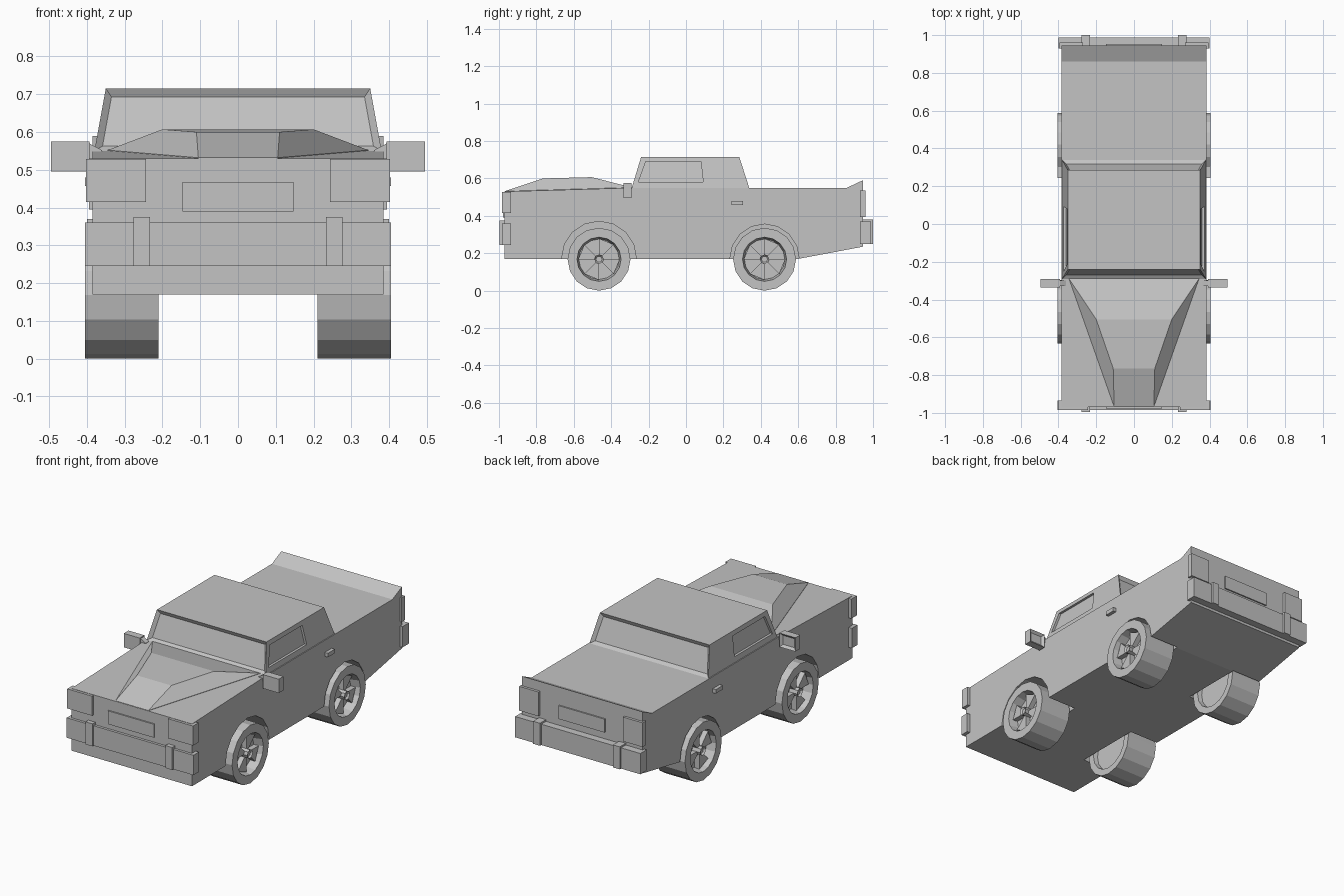
import bpy, bmesh, math

if "Cube" in bpy.data.objects:
    bpy.data.objects.remove(bpy.data.objects["Cube"])

grey = bpy.data.materials.new("plain_grey")
grey.diffuse_color = (0.55, 0.55, 0.55, 1)
grey.use_nodes = True
grey.node_tree.nodes["Principled BSDF"].inputs["Base Color"].default_value = grey.diffuse_color


def finish(name, bm):
    bmesh.ops.recalc_face_normals(bm, faces=bm.faces)
    me = bpy.data.meshes.new(name)
    bm.to_mesh(me)
    bm.free()
    me.materials.append(grey)
    ob = bpy.data.objects.new(name, me)
    bpy.context.collection.objects.link(ob)
    return ob


def loft(name, rings):
    """Skin a list of equal-length vertex rings and cap both ends."""
    bm = bmesh.new()
    vs = [[bm.verts.new(p) for p in r] for r in rings]
    n = len(vs[0])
    for a, b in zip(vs, vs[1:]):
        for i in range(n):
            j = (i + 1) % n
            bm.faces.new((a[i], a[j], b[j], b[i]))
    bm.faces.new(vs[0])
    bm.faces.new(vs[-1])
    return finish(name, bm)


def inset(ob, test, width, depth):
    """Sink a framed panel into every face passing the test."""
    bm = bmesh.new()
    bm.from_mesh(ob.data)
    bm.normal_update()
    for f in [f for f in bm.faces if test(f.normal)]:
        bmesh.ops.inset_individual(bm, faces=[f], thickness=width, use_even_offset=True)
        bmesh.ops.translate(bm, verts=f.verts, vec=f.normal * -depth)
    bm.to_mesh(ob.data)
    bm.free()


def box(name, x, y, z):
    return loft(name, [[(a, y[0], z[0]), (a, y[1], z[0]), (a, y[1], z[1]), (a, y[0], z[1])] for a in x])


def circle(x, r, yc, zc, n=16):
    return [(x, yc + r * math.sin(2 * math.pi * i / n), zc + r * math.cos(2 * math.pi * i / n))
            for i in range(n)]


def cut(ob, cutter):
    m = ob.modifiers.new("cut", 'BOOLEAN')
    m.operation, m.solver, m.object = 'DIFFERENCE', 'EXACT', cutter
    bpy.context.view_layer.objects.active = ob
    bpy.ops.object.modifier_apply(modifier=m.name)
    bpy.data.objects.remove(cutter)


# Body shell from its side profile
side = [(-0.97, 0.17), (0.6, 0.17), (0.945, 0.235), (0.945, 0.59), (0.86, 0.55),
        (-0.29, 0.55), (-0.97, 0.53)]
body = loft("body", [[(x, y, z) for y, z in side] for x in (-0.385, 0.385)])

# Cabin with sunken front and rear screens
base = [(-0.38, -0.29, 0.55), (0.38, -0.29, 0.55), (0.38, 0.338, 0.55), (-0.38, 0.338, 0.55)]
roof = [(-0.35, -0.24, 0.715), (0.35, -0.24, 0.715), (0.35, 0.285, 0.715), (-0.35, 0.285, 0.715)]
cabin = loft("cabin", [base, roof])
inset(cabin, lambda n: abs(n.y) > 0.7, 0.018, 0.016)

# Hood bulge
loft("hood_bulge", [
    [(-0.105, -0.968, 0.52), (-0.345, -0.288, 0.54), (0.345, -0.288, 0.54), (0.105, -0.968, 0.52)],
    [(-0.105, -0.968, 0.532), (-0.345, -0.288, 0.552), (0.345, -0.288, 0.552), (0.105, -0.968, 0.532)],
    [(-0.11, -0.765, 0.6), (-0.2, -0.505, 0.607), (0.2, -0.505, 0.607), (0.11, -0.765, 0.6)]])

wheels = (("front", -0.465, 0.2), ("rear", 0.42, 0.185))
for s, sn in ((-1, "left"), (1, "right")):
    # Side window recess
    win = [(-0.255, 0.58), (-0.215, 0.69), (0.08, 0.69), (0.092, 0.58)]
    cut(cabin, loft("window_cutter", [
        [(s * (0.38 - 0.182 * (z - 0.55) + d), y, z) for y, z in win] for d in (-0.014, 0.05)]))

    for end, yc, arch in wheels:
        # Wheel arch
        cut(body, loft("arch_cutter", [circle(s * x, arch, yc, 0.171) for x in (0.2, 0.5)]))
        # Tyre and rim dish
        prof = [(0.235, 0.02), (0.235, 0.125), (0.21, 0.13), (0.21, 0.168), (0.405, 0.168),
                (0.405, 0.118), (0.35, 0.108), (0.35, 0.02)]
        loft(f"{end}_{sn}_wheel", [circle(s * x, r, yc, 0.168) for x, r in prof])
        # Spokes and hub
        for k in range(4):
            a, b = math.pi / 2 * k, math.pi / 2 * k + math.pi / 4
            pts = [(r * math.sin(t), r * math.cos(t))
                   for r, t in ((0.015, a), (0.111, a), (0.111, b), (0.015, b))]
            loft(f"{end}_{sn}_spoke", [[(s * x, yc + u, 0.168 + v) for u, v in pts]
                                       for x in (0.345, 0.38)])
        hub = loft(f"{end}_{sn}_hub", [circle(s * x, 0.025, yc, 0.168, 8) for x in (0.345, 0.403)])
        inset(hub, lambda n: n.x * s > 0.9, 0.008, 0.01)

    # Lamps and bumper guards
    hx = sorted((s * 0.243, s * 0.402))
    box(f"{sn}_headlamp", hx, (-0.985, -0.935), (0.415, 0.528))
    box(f"{sn}_tail_lamp", sorted((s * 0.27, s * 0.394)), (0.93, 0.96), (0.395, 0.535))
    gx = sorted((s * 0.233, s * 0.277))
    box(f"{sn}_front_guard", gx, (-0.996, -0.96), (0.245, 0.375))
    box(f"{sn}_rear_guard", gx, (0.94, 1.0), (0.25, 0.38))

    # Door handle
    box(f"{sn}_door_handle", sorted((s * 0.38, s * 0.405)), (0.243, 0.306), (0.457, 0.48))

    # Mirror with sunken glass and its stalk
    mirror = box(f"{sn}_mirror", sorted((s * 0.393, s * 0.495)), (-0.335, -0.292), (0.495, 0.575))
    inset(mirror, lambda n: n.y > 0.9, 0.014, 0.012)
    loft(f"{sn}_mirror_stalk", [
        [(s * x, y, z) for y, z in ((-0.328, z0), (-0.298, z0), (-0.298, z1), (-0.328, z1))]
        for x, z0, z1 in ((0.36, 0.53, 0.552), (0.4, 0.53, 0.573))])

# Bumpers and plates
box("front_bumper", (-0.405, 0.405), (-0.985, -0.935), (0.245, 0.36))
box("rear_bumper", (-0.4, 0.4), (0.93, 0.988), (0.25, 0.37))
box("front_plate", (-0.147, 0.147), (-0.978, -0.96), (0.39, 0.467))
box("rear_plate", (-0.147, 0.147), (0.94, 0.953), (0.41, 0.487))
